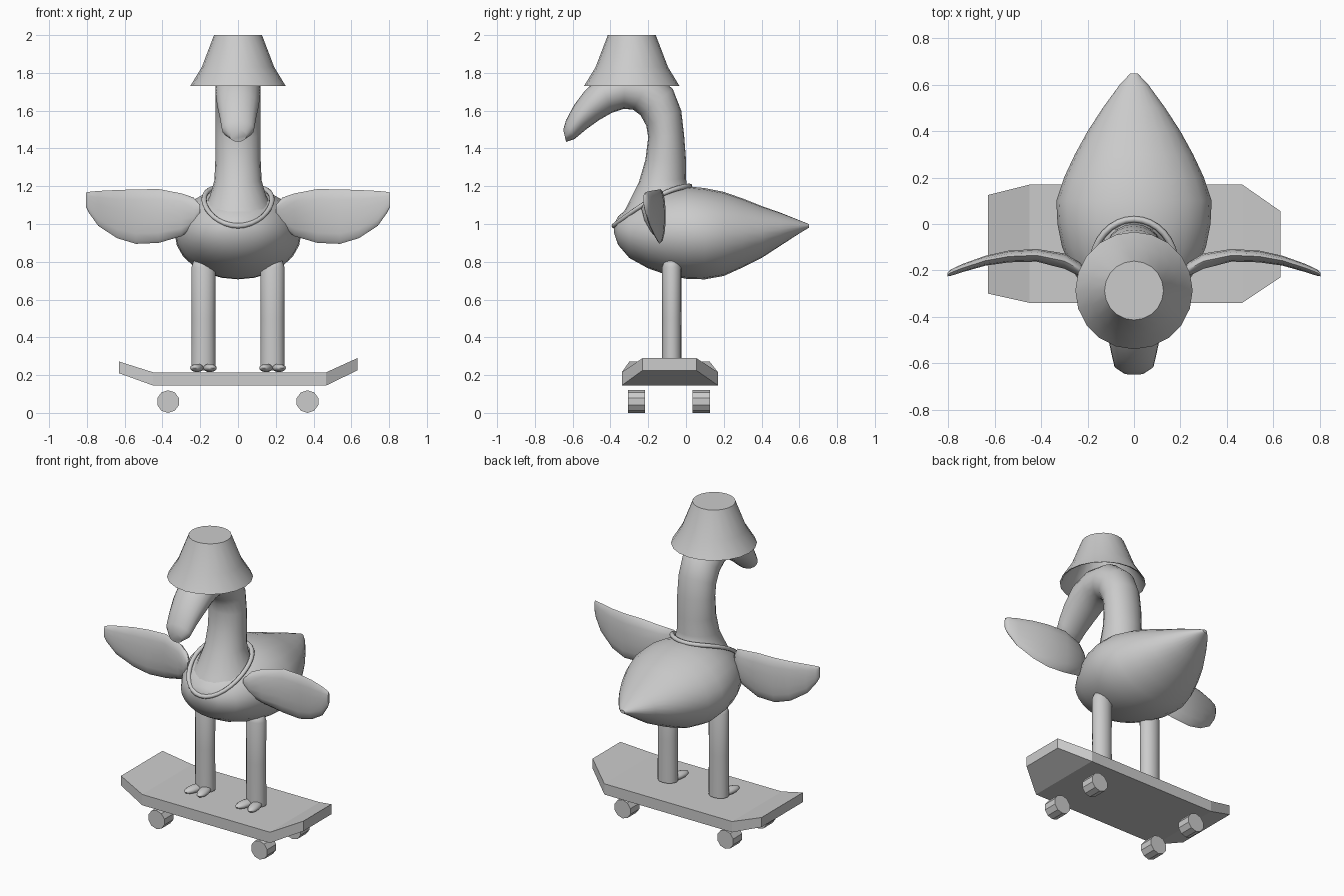
import bpy, bmesh, math
from mathutils import Vector, Matrix

cube = bpy.data.objects.get("Cube")
if cube:
    bpy.data.objects.remove(cube)

grey = bpy.data.materials.new("light grey")
grey.use_nodes = True
grey.diffuse_color = (0.6, 0.6, 0.6, 1)
grey.node_tree.nodes["Principled BSDF"].inputs["Base Color"].default_value = (0.6, 0.6, 0.6, 1)


def finish(name, bm, angle=40):
    """Turn a bmesh into a named object; angle 0 keeps it flat."""
    bmesh.ops.recalc_face_normals(bm, faces=bm.faces)
    mesh = bpy.data.meshes.new(name)
    bm.to_mesh(mesh)
    bm.free()
    mesh.materials.append(grey)
    if angle:
        mesh.shade_smooth()
        mesh.set_sharp_from_angle(angle=math.radians(angle))
    obj = bpy.data.objects.new(name, mesh)
    bpy.context.collection.objects.link(obj)
    return obj


def skin(name, rings, angle=40, closed=False):
    """Join rings of points into one surface."""
    bm = bmesh.new()
    loops = [[bm.verts.new(p) for p in ring] for ring in rings]
    n = len(loops[0])
    pairs = list(zip(loops, loops[1:] + loops[:1])) if closed else list(zip(loops, loops[1:]))
    for a, b in pairs:
        for i in range(n):
            j = (i + 1) % n
            bm.faces.new((a[i], a[j], b[j], b[i]))
    if not closed:
        bm.faces.new(loops[0])
        bm.faces.new(loops[-1])
    return finish(name, bm, angle)


def oval(a, b, side, n=20):
    """Oval ring whose axis runs from a to b, with half-axis vector side."""
    a, b, side = Vector(a), Vector(b), Vector(side)
    return [(a + b) / 2 + (b - a) / 2 * math.cos(t) + side * math.sin(t)
            for t in (math.tau * i / n for i in range(n))]


# Body: y, bottom z, top z, half width
body = [(-.38, .95, 1.0, .03), (-.36, .89, 1.04, .11), (-.3, .82, 1.09, .2),
        (-.2, .765, 1.15, .265), (-.1, .73, 1.185, .31), (0, .71, 1.2, .33),
        (.1, .707, 1.19, .335), (.2, .725, 1.17, .302), (.3, .77, 1.135, .255),
        (.4, .82, 1.095, .2), (.5, .885, 1.06, .135), (.6, .95, 1.02, .062),
        (.65, .98, 1.0, .015)]
skin("body", [oval((0, y, lo), (0, y, hi), (w, 0, 0), 24) for y, lo, hi, w in body])

# Neck, head and beak: inner y z, outer y z, half width
neck = [(-.38, .98, .02, 1.18, .18), (-.315, 1.09, .005, 1.2, .15),
        (-.25, 1.22, 0, 1.24, .125), (-.215, 1.34, 0, 1.34, .12),
        (-.2, 1.46, -.01, 1.47, .12), (-.21, 1.52, -.025, 1.6, .12),
        (-.24, 1.575, -.07, 1.715, .12), (-.28, 1.605, -.17, 1.8, .12),
        (-.33, 1.61, -.32, 1.825, .12), (-.39, 1.59, -.46, 1.78, .118),
        (-.46, 1.55, -.54, 1.7, .11), (-.53, 1.5, -.592, 1.63, .097),
        (-.59, 1.45, -.635, 1.55, .085), (-.635, 1.435, -.65, 1.5, .045)]
skin("neck_and_head", [oval((0, a, b), (0, c, d), (w, 0, 0)) for a, b, c, d, w in neck], 50)

# Collar cord lying on the chest
cord = []
for i in range(32):
    t = math.tau * i / 32
    drop = (1 - math.cos(t)) / 2
    mid = Vector((.18 * math.sin(t), -.18 + .2 * math.cos(t), 1.2 - .21 * drop ** 1.6))
    out = Vector((math.sin(t), math.cos(t), 0)) * .014
    up = Vector((0, 0, .014))
    cord.append(oval(mid - out, mid + out, up, 8))
skin("collar", cord, 60, closed=True)

# Wings: x, bottom z, top z, y, half thickness
wing = [(.2, 1.06, 1.1, -.22, .015), (.235, .98, 1.14, -.195, .03),
        (.3, .935, 1.162, -.16, .034), (.42, .9, 1.185, -.135, .028),
        (.54, .895, 1.183, -.14, .026), (.64, .925, 1.18, -.158, .022),
        (.74, .99, 1.175, -.19, .018), (.79, 1.06, 1.17, -.21, .014),
        (.805, 1.09, 1.165, -.218, .008)]
for s, label in ((1, "left"), (-1, "right")):
    skin(label + "_wing", [oval((s * x, y, lo), (s * x, y, hi), (0, th, 0), 14)
                           for x, lo, hi, y, th in wing], 50)

    # Leg with rounded top
    leg = [(.225, 1), (.5, .98), (.77, 1), (.805, .8), (.82, .4)]
    skin(label + "_leg", [oval((s * .183 - .064 * k, -.075, z), (s * .183 + .064 * k, -.075, z),
                               (0, .052 * k, 0), 16) for z, k in leg])

    # Two toes splayed forward
    for side in (-1, 1):
        bm = bmesh.new()
        bmesh.ops.create_uvsphere(bm, u_segments=12, v_segments=8, radius=1, matrix=(
            Matrix.Translation((s * .183 + side * .034, -.135, .238))
            @ Matrix.Rotation(side * .2, 4, "Z") @ Matrix.Diagonal((.034, .08, .022, 1))))
        finish(label + ("_outer_toe" if side == s else "_inner_toe"), bm, 60)

# Lampshade hat: hollow shell with a closed top
profile = [(.24, 1.735), (.18, 1.83), (.11, 1.985), (.127, 2.0), (.192, 1.83), (.253, 1.73)]
bm = bmesh.new()
rings = []
for r, z in profile:
    rings.append([bm.verts.new((r * math.cos(math.tau * i / 20),
                                -.287 + r * math.sin(math.tau * i / 20), z)) for i in range(20)])
for k in range(6):
    if k == 2:
        bm.faces.new(rings[2])
        bm.faces.new(rings[3])
        continue
    a, b = rings[k], rings[(k + 1) % 6]
    for i in range(20):
        j = (i + 1) % 20
        bm.faces.new((a[i], a[j], b[j], b[i]))
finish("hat", bm)

# Skateboard deck: x, front y, back y, bottom z, top z
deck = [(-.63, -.3, .125, .21, .272), (-.45, -.34, .17, .145, .215),
        (.467, -.34, .17, .145, .215), (.632, -.23, .055, .225, .29)]
skin("deck", [[(x, f, lo), (x, b, lo), (x, b, hi), (x, f, hi)] for x, f, b, lo, hi in deck], 0)

# Wheels
for x, end in ((-.37, "right"), (.368, "left")):
    for y, row in ((-.262, "front"), (.08, "back")):
        bm = bmesh.new()
        bmesh.ops.create_cone(bm, cap_ends=True, segments=10, radius1=.06, radius2=.06, depth=.092,
                              matrix=Matrix.Translation((x, y, .06)) @ Matrix.Rotation(math.pi / 2, 4, "X"))
        finish(f"{row}_{end}_wheel", bm, 0)
